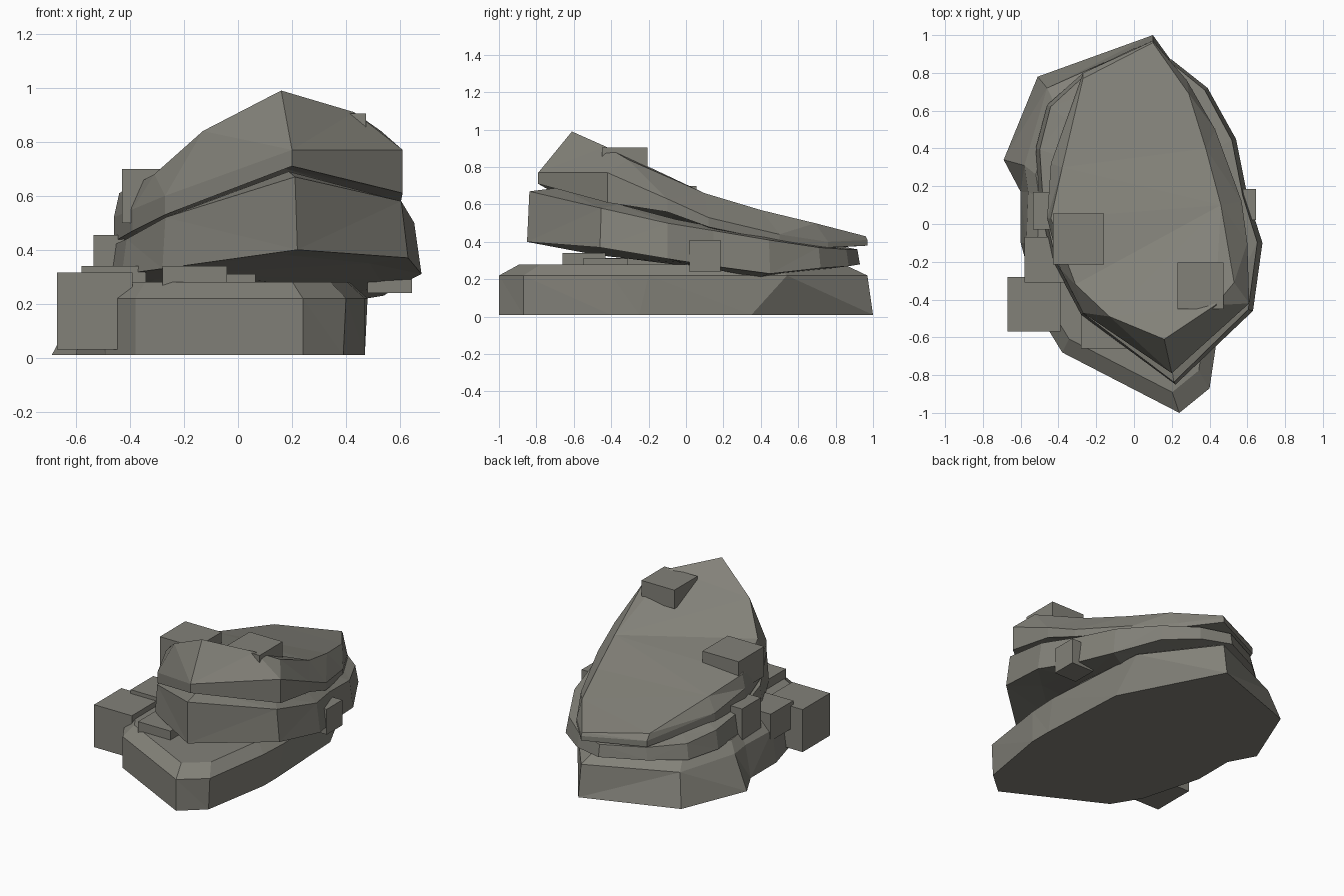
import bpy
import bmesh
from mathutils import Vector

old_cube = bpy.data.objects.get("Cube")
if old_cube:
    bpy.data.objects.remove(old_cube, do_unlink=True)

# One weathered stone colour
stone = bpy.data.materials.new("grey stone")
stone.use_nodes = True
stone_colour = (0.225, 0.22, 0.19, 1)
stone.diffuse_color = stone_colour
stone.node_tree.nodes["Principled BSDF"].inputs["Base Color"].default_value = stone_colour


def finish(name, bm):
    """Turn a bmesh into a flat shaded stone object."""
    bmesh.ops.recalc_face_normals(bm, faces=bm.faces[:])
    mesh = bpy.data.meshes.new(name)
    bm.to_mesh(mesh)
    bm.free()
    mesh.materials.append(stone)
    obj = bpy.data.objects.new(name, mesh)
    bpy.context.collection.objects.link(obj)
    return obj


def slab(name, rings):
    """Join equal rings of points into a closed, faceted slab."""
    bm = bmesh.new()
    loops = [[bm.verts.new(point) for point in ring] for ring in rings]
    count = len(loops[0])
    for lower, upper in zip(loops, loops[1:]):
        for i in range(count):
            j = (i + 1) % count
            bm.faces.new((lower[i], lower[j], upper[j], upper[i]))
    bm.faces.new(loops[0][::-1])
    bm.faces.new(loops[-1])
    bmesh.ops.triangulate(bm, faces=bm.faces[:])
    return finish(name, bm)


def inset(ring, factor, rise):
    """Shrink a ring towards its middle and shift it in height."""
    middle = sum((Vector(p) for p in ring), Vector()) / len(ring)
    return [(middle.x + (x - middle.x) * factor,
             middle.y + (y - middle.y) * factor, z + rise) for x, y, z in ring]


def block(name, low, high):
    """Make a box from two opposite corners."""
    bm = bmesh.new()
    bmesh.ops.create_cube(bm, size=1)
    for vert in bm.verts:
        vert.co = [b if c > 0 else a for c, a, b in zip(vert.co, low, high)]
    return finish(name, bm)


# Base slab: foot outline, shoulder outline and bevelled top
foot = [(.24, -1), (.39, -.87), (.47, -.4), (.47, -.25), (.44, .35), (.1, 1),
        (-.51, .78), (-.69, .34), (-.6, .17), (-.6, -.1), (-.49, -.5), (-.38, -.68)]
shoulder = [(.24, -1), (.4, -.87), (.47, -.4), (.48, -.2), (.43, .54), (.1, .97),
            (-.46, .72), (-.58, .31), (-.56, .17), (-.57, -.1), (-.49, -.5), (-.38, -.68)]
base_rim = [(x, y, .22) for x, y in shoulder]
slab("base_slab", [[(x, y, .01) for x, y in foot], base_rim, inset(base_rim, .88, .06)])

# Middle slab: each outline point carries a lower and an upper height
middle_outline = [
    (.22, -.85, .4, .67), (.63, -.46, .37, .58), (.68, -.1, .31, .5),
    (.6, .15, .27, .46), (.54, .45, .23, .41), (.39, .72, .26, .37),
    (.2, .87, .27, .36), (0, .93, .28, .36), (-.27, .8, .28, .36),
    (-.46, .63, .27, .37), (-.52, .4, .27, .39), (-.5, .1, .28, .41),
    (-.43, -.2, .31, .44), (-.28, -.48, .33, .52)]
lower = [(x, y, low) for x, y, low, high in middle_outline]
upper = [(x * .96, y * .985, high) for x, y, low, high in middle_outline]
slab("middle_slab", [inset(lower, .75, -.02), lower, upper, inset(upper, .85, .02)])

# Top slab: tilted wedge with a tall front brow
top_outline = [
    (.2, -.79, .71, .77), (.61, -.42, .61, .77), (.6, -.1, .56, .63),
    (.57, .12, .48, .53), (.43, .5, .4, .44), (.28, .76, .37, .4),
    (.1, .97, .38, .41), (-.27, .8, .37, .41), (-.44, .32, .4, .46),
    (-.46, .03, .43, .52), (-.39, -.24, .47, .55), (-.27, -.47, .53, .6)]
crown = [(.16, -.61, .99), (.43, -.43, .91), (.53, -.31, .84),
         (.46, .1, .66), (.38, .4, .57), (.29, .69, .5),
         (.1, .96, .43), (-.27, .77, .45), (-.38, .3, .55),
         (-.44, .03, .61), (-.31, -.32, .68), (-.13, -.49, .84)]
under = [(x, y, low) for x, y, low, high in top_outline]
brow = [(x, y, high) for x, y, low, high in top_outline]
slab("top_slab", [inset(under, .8, -.01), under, brow, crown])

# Loose blocks wedged around the stack
block("large_side_block", (-.67, -.57, .03), (-.39, -.28, .315))
block("low_side_block", (-.58, -.31, .16), (-.34, -.07, .34))
block("small_side_block", (-.535, -.03, .2), (-.42, .17, .455))
block("upper_side_block", (-.43, -.215, .5), (-.16, .055, .7))
block("crest_block", (.23, -.45, .78), (.475, -.205, .905))
block("far_side_block", (.48, .02, .24), (.645, .185, .41))
block("front_ledge_block", (-.28, -.66, .24), (-.04, -.43, .34))
block("thin_ledge_block", (-.16, -.55, .24), (.065, -.31, .31))
